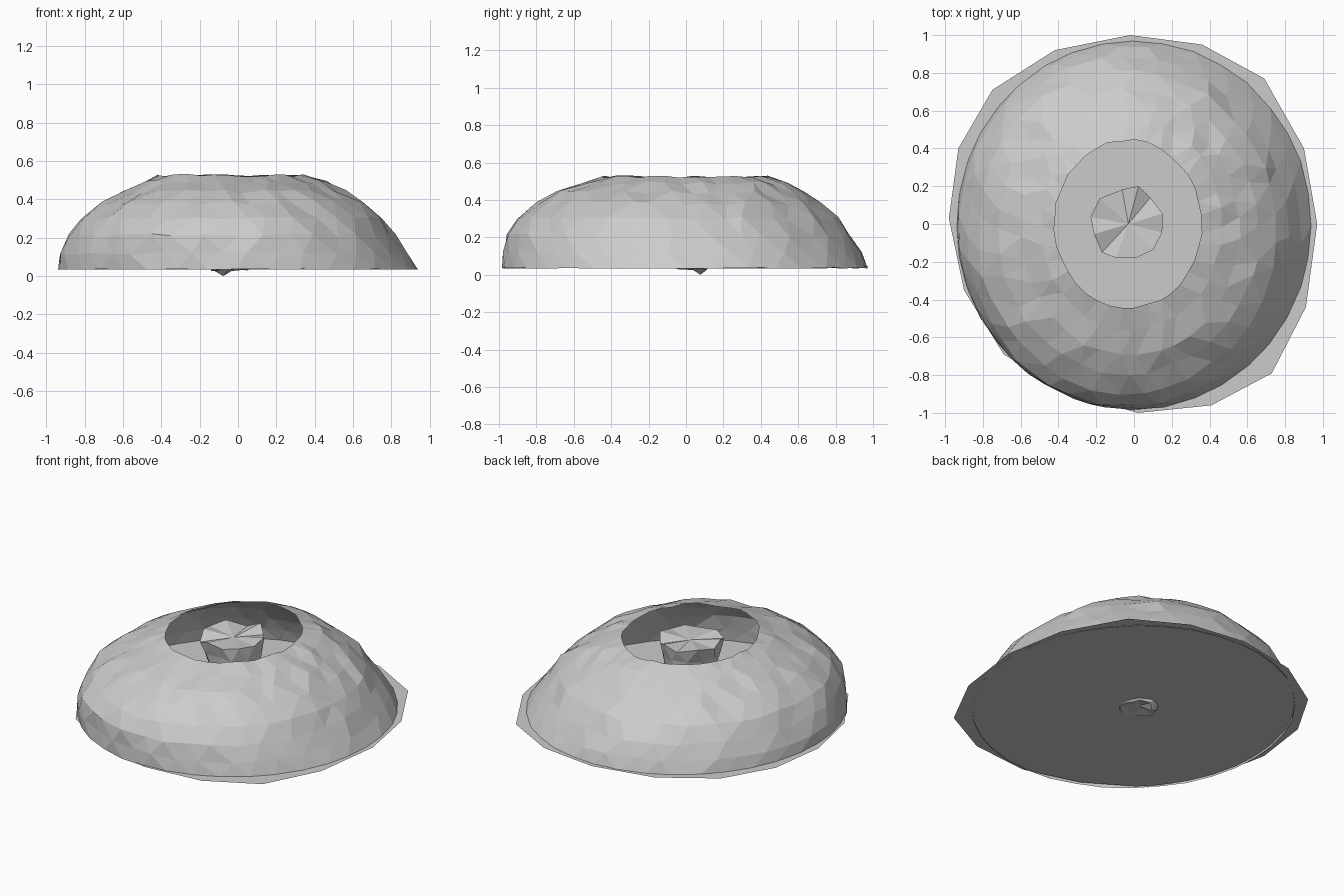
import bpy, bmesh, math, random

if "Cube" in bpy.data.objects:
    bpy.data.objects.remove(bpy.data.objects["Cube"])

random.seed(4)


def make_object(name, bm):
    bmesh.ops.recalc_face_normals(bm, faces=bm.faces)
    mesh = bpy.data.meshes.new(name)
    bm.to_mesh(mesh)
    bm.free()
    ob = bpy.data.objects.new(name, mesh)
    bpy.context.collection.objects.link(ob)
    return ob


def loft(bm, rings, sides, jitter):
    """Rings are (x radius, y radius, z, centre x, centre y, jitter scale)."""
    loops = []
    for i, (rx, ry, z, cx, cy, js) in enumerate(rings):
        loop = []
        for k in range(sides):
            a = 2 * math.pi * (k + 0.5 * (i % 2) + js * random.uniform(-.25, .25)) / sides
            d = js * random.uniform(-jitter, jitter)
            zz = z + js * random.uniform(-jitter, jitter)
            loop.append(bm.verts.new((cx + (rx + d) * math.cos(a),
                                      cy + (ry + d) * math.sin(a), zz)))
        loops.append(loop)
    # Staggered rings are joined with triangles for the rough faceted look
    for i in range(len(loops) - 1):
        a, b = loops[i], loops[i + 1]
        for k in range(sides):
            n = (k + 1) % sides
            if i % 2 == 0:
                bm.faces.new((a[k], a[n], b[k]))
                bm.faces.new((a[n], b[n], b[k]))
            else:
                bm.faces.new((a[k], b[n], b[k]))
                bm.faces.new((a[k], a[n], b[n]))
    return loops


# Rough open-topped dome shell, slumped a little towards the back right
dome = bmesh.new()
profile = [(.940, .977, .035, 0, -.005, .2), (.903, .955, .12, -.02, -.02, .7),
           (.855, .922, .21, -.035, -.04, 1), (.790, .855, .30, -.04, -.04, 1),
           (.690, .755, .38, -.03, -.04, 1), (.575, .665, .44, -.02, -.03, 1),
           (.480, .555, .49, -.015, -.01, .8), (.390, .443, .525, -.03, 0, .6)]
loft(dome, profile, 36, .011)
make_object("dome_shell", dome)

# Uneven many-sided floor, wider than the dome at most corners
floor = bmesh.new()
outline = [(-.02, 1), (-.42, .92), (-.75, .71), (-.93, .4), (-.98, .03), (-.9, -.35),
           (-.69, -.69), (-.34, -.9), (.02, -1), (.41, -.96), (.73, -.79),
           (.91, -.44), (.97, 0), (.9, .4), (.69, .77), (.36, .95)]
floor.faces.new([floor.verts.new((x, y, .042 - .006 * x + .002 * y)) for x, y in outline])
make_object("floor_disc", floor)

# Central column, flared at a jagged top, its ragged foot poking through the floor
core = bmesh.new()
column = [(.1, .03), (.14, .07), (.147, .2), (.153, .32), (.17, .42), (.195, .5)]
loops = loft(core, [(r, r, z, -.03, 0, .7) for r, z in column], 12, .018)
min(loops[0], key=lambda v: v.co.z).co.z = 0.0
for k, v in enumerate(loops[-1]):
    v.co.z += .012 * (-1) ** k
for loop, z in ((loops[0], .05), (loops[-1], .49)):
    centre = core.verts.new((-.03, 0, z))
    for k in range(12):
        core.faces.new((loop[k], loop[(k + 1) % 12], centre))
make_object("central_column", core)
